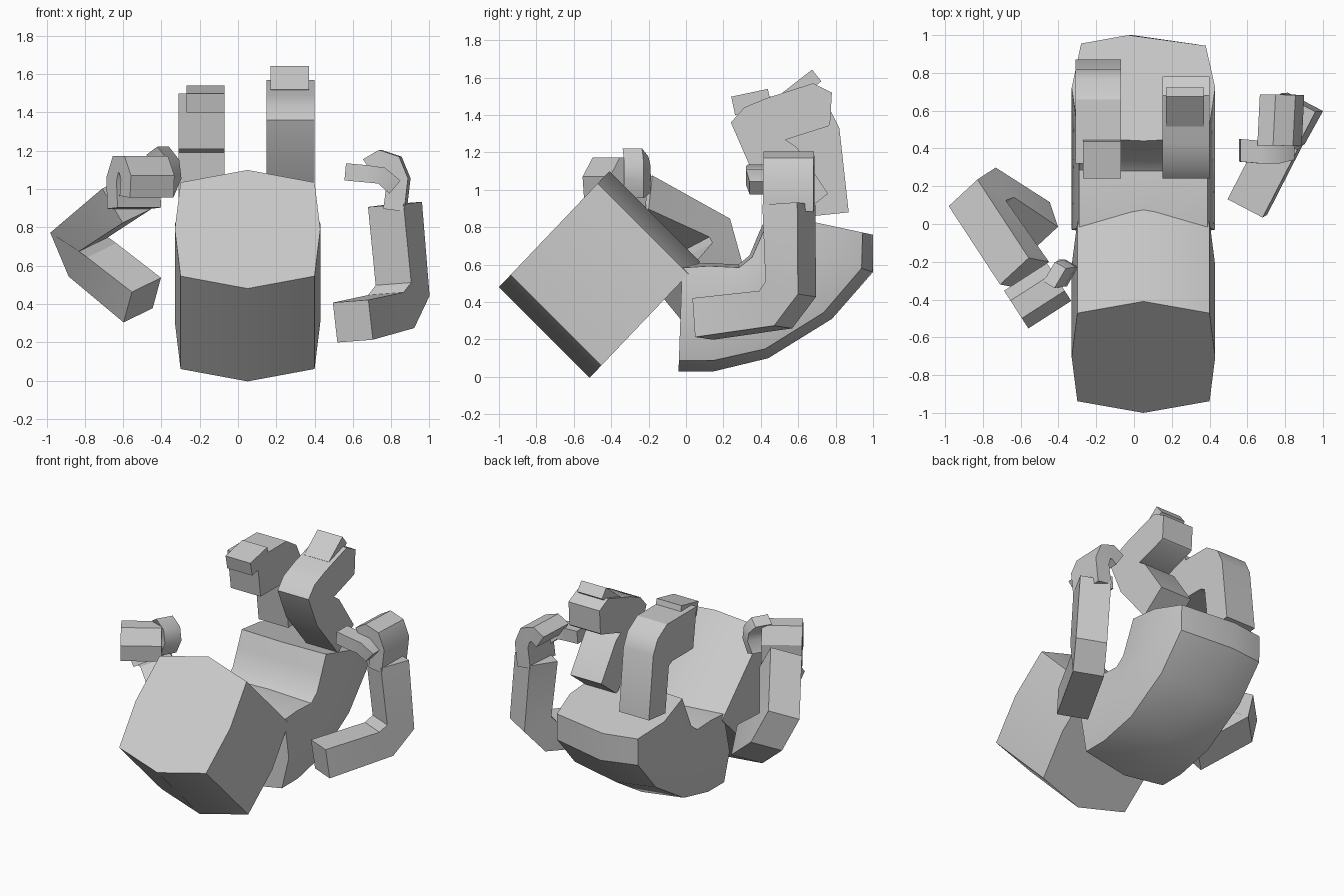
import bpy, bmesh
from mathutils import Vector as V, Matrix
from math import radians

if "Cube" in bpy.data.objects:
    bpy.data.objects.remove(bpy.data.objects["Cube"])


def loft(name, rings):
    """Skin a list of equal-length rings and cap both ends."""
    bm = bmesh.new()
    vs = [[bm.verts.new(p) for p in r] for r in rings]
    n = len(vs[0])
    for a, b in zip(vs, vs[1:]):
        for i in range(n):
            j = (i + 1) % n
            bm.faces.new((a[i], a[j], b[j], b[i]))
    bm.faces.new(vs[0])
    bm.faces.new(vs[-1])
    bmesh.ops.recalc_face_normals(bm, faces=bm.faces)
    me = bpy.data.meshes.new(name)
    bm.to_mesh(me)
    bm.free()
    ob = bpy.data.objects.new(name, me)
    bpy.context.collection.objects.link(ob)
    bpy.context.view_layer.objects.active = ob
    ob.select_set(True)
    bpy.ops.object.shade_smooth_by_angle(angle=radians(32))
    ob.select_set(False)
    return ob


def sweep(name, pts, w, h, axis=None):
    """Rectangular section swept along a bent path; w lies along the bend axis."""
    pts = [V(p) for p in pts]
    a = V(axis) if axis else (pts[1] - pts[0]).cross(pts[-1] - pts[-2])
    a.normalize()
    rings = []
    for i, p in enumerate(pts):
        t = V((0, 0, 0))
        if i:
            t += (p - pts[i - 1]).normalized()
        if i < len(pts) - 1:
            t += (pts[i + 1] - p).normalized()
        n = a.cross(t).normalized()
        rings.append([p + a * w / 2 * s + n * h / 2 * q
                      for s, q in ((-1, -1), (1, -1), (1, 1), (-1, 1))])
    return loft(name, rings)


def limb(name, x0, x1, pairs):
    """Flat-sided limb from outer / inner side-profile points."""
    loft(name, [[(x0, *o), (x1, *o), (x1, *i), (x0, *i)] for o, i in pairs])


def box(name, loc, size, rx):
    ring = [(-1, -1), (1, -1), (1, 1), (-1, 1)]
    m = Matrix.Translation(loc) @ Matrix.Rotation(radians(rx), 4, 'X')
    loft(name, [[m @ V((x * size[0] / 2, y * size[1] / 2, z * size[2] / 2))
                 for x, y in ring] for z in (-1, 1)])


# Head: bulged square prism tipped back by 45 degrees
outline = [(0, .43), (.35, .34), (.38, 0), (.35, -.34),
           (0, -.43), (-.35, -.34), (-.38, 0), (-.35, .34)]
loft("head", [[(.05 + x, -.705 + u * .686 + d, .79 + u * .72 - d) for x, u in outline]
              for d in (0, .485)])

# Torso: curled body, eight-sided section (outer ridge point, inner belly point, ridge shift)
stations = [((-.04, .03), (-.02, .6), 0), ((.15, .03), (.12, .61), 0),
            ((.44, .10), (.28, .60), 0), ((.78, .31), (.34, .65), -.03),
            ((1.0, .56), (.39, .77), -.06), ((1.0, .76), (.44, .88), -.08)]
section = [(0, 0), (.33, .10), (.38, .5), (.34, .97), (0, 1),
           (-.34, .97), (-.38, .5), (-.33, .08)]
rings = []
for o, i, s in stations:
    o, i = V(o), V(i)
    rings.append([(.05 + x + s * (1 - f) * (1 if f < .05 else 0), *o.lerp(i, f))
                  for x, f in section])
loft("torso", rings)

# Legs and feet
limb("left_leg", -.31, -.07,
     [((.87, .88), (.68, .86)), ((.82, 1.33), (.64, 1.19)), ((.77, 1.43), (.60, 1.21)),
      ((.66, 1.50), (.56, 1.21)), ((.32, 1.50), (.36, 1.21))])
limb("right_leg", .15, .40,
     [((.58, .84), (.76, .98)), ((.34, 1.13), (.59, 1.23)), ((.24, 1.36), (.53, 1.27)),
      ((.31, 1.44), (.54, 1.27)), ((.43, 1.49), (.57, 1.28)), ((.68, 1.57), (.76, 1.34)),
      ((.78, 1.52), (.77, 1.35))])
box("left_foot", (-.17, .35, 1.47), (.20, .20, .10), 12)
box("right_foot", (.27, .62, 1.55), (.20, .20, .08), 38)

# Arms
sweep("right_arm", [(.60, .09, .31), (.80, .48, .36), (.86, .56, .47), (.82, .55, .92)],
      .21, .21)
sweep("left_arm", [(-.50, -.02, .42), (-.76, .15, .63), (-.83, .11, .76), (-.58, -.26, .95)],
      .22, .21)

# Curled hands
sweep("right_hand", [(.82, .55, .89), (.84, .55, 1.05), (.81, .55, 1.13),
                     (.75, .55, 1.15), (.69, .55, 1.11)], .27, .11, (.05, 1, 0))
curl = [(-.06, .90), (-.07, 1.05), (-.03, 1.13), (.03, 1.13), (.07, 1.06), (.06, .96)]
sweep("left_hand", [(-.51 + s * .54, -.38 - s * .84, z) for s, z in curl],
      .27, .10, (.84, .54, 0))

# Thumbs
sweep("right_thumb", [(.82, .40, 1.01), (.75, .38, 1.07), (.67, .38, 1.08), (.56, .39, 1.09)],
      .12, .09, (0, 1, 0))
sweep("left_thumb", [(-.40, -.26, .97), (-.36, -.26, 1.06), (-.37, -.26, 1.14),
                     (-.42, -.27, 1.20)], .12, .08, (.5, .86, 0))
